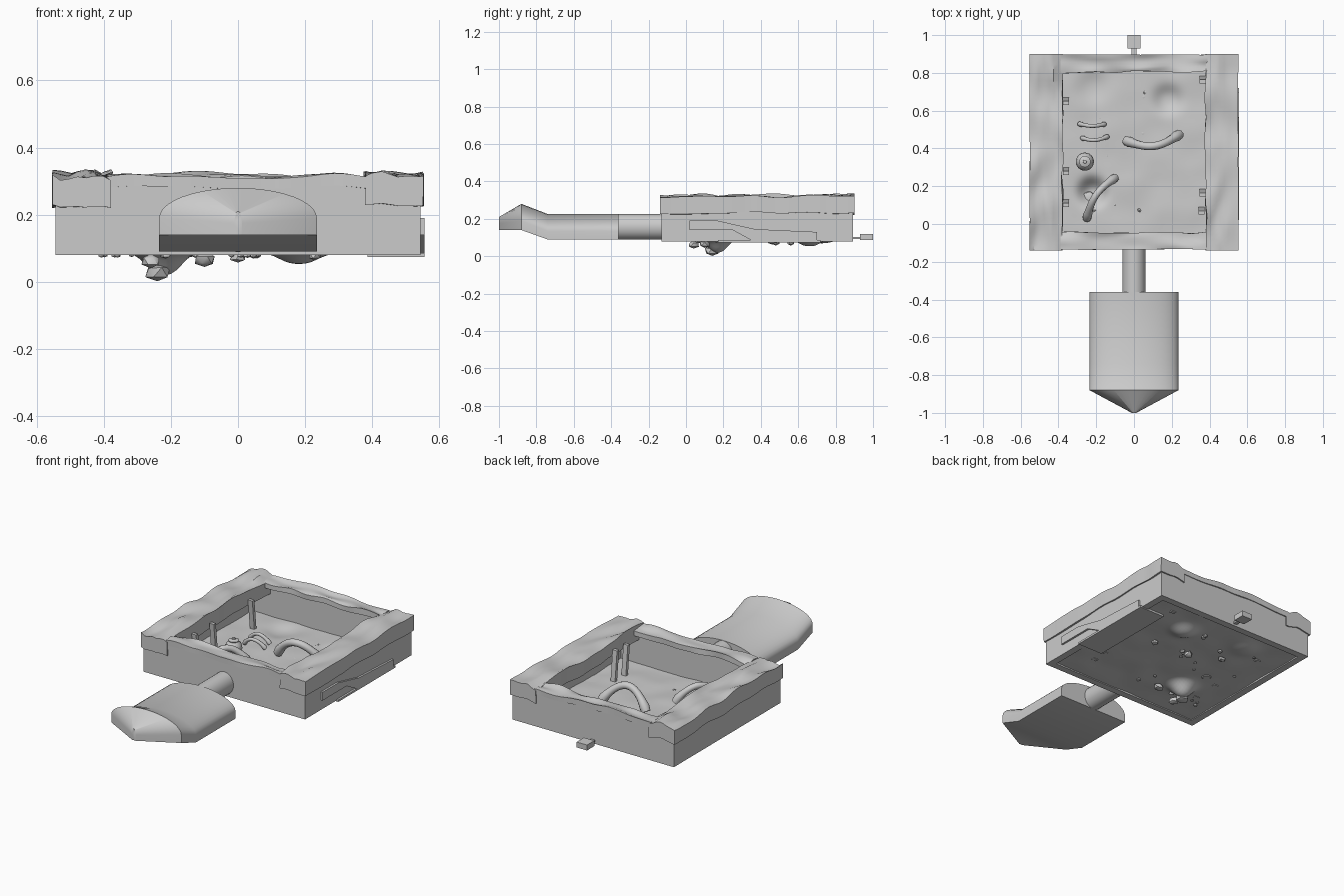
import bpy, bmesh, math, random
from mathutils import Vector, noise

if "Cube" in bpy.data.objects:
    bpy.data.objects.remove(bpy.data.objects["Cube"])

random.seed(4)


def finish(name, bm, smooth=True, angle=40):
    bmesh.ops.recalc_face_normals(bm, faces=bm.faces)
    me = bpy.data.meshes.new(name)
    bm.to_mesh(me)
    bm.free()
    if smooth:
        me.shade_smooth()
        me.set_sharp_from_angle(angle=math.radians(angle))
    ob = bpy.data.objects.new(name, me)
    bpy.context.collection.objects.link(ob)
    return ob


def box_bm(lo, hi):
    bm = bmesh.new()
    bmesh.ops.create_cube(bm, size=1)
    for v in bm.verts:
        v.co = Vector([(a + b) / 2 + c * (b - a) for a, b, c in zip(lo, hi, v.co)])
    return bm


def box(name, lo, hi):
    return finish(name, box_bm(lo, hi), False)


def board(name, lo, hi, amp):
    """Worn plank: subdivided box with a wavy top and ragged edges."""
    bm = box_bm(lo, hi)
    for axis, cuts in ((0, 6), (1, 6)):
        if hi[axis] - lo[axis] > 0.5:
            cuts = 36
        es = [e for e in bm.edges
              if abs((e.verts[0].co - e.verts[1].co).normalized()[axis]) > 0.9]
        bmesh.ops.subdivide_edges(bm, edges=es, cuts=cuts, use_grid_fill=True)
    long = 0 if hi[0] - lo[0] > hi[1] - lo[1] else 1
    for v in bm.verts:
        p = v.co.copy()
        q = Vector((p.x * 5, p.y * 5, p.z * 3))
        q[1 - long] *= 3
        n = noise.noise(q)
        top = p.z > (lo[2] + hi[2]) / 2
        v.co.z += n * amp * (1 if top else 0.6)
        mid = (lo[1 - long] + hi[1 - long]) / 2
        inner = abs(p[1 - long] - (0 if long else 0.38)) < abs(mid - (0 if long else 0.38))
        v.co[1 - long] += noise.noise(q * 1.7 + Vector((3, 7, 1))) * (0.012 if inner else 0.004)
    return finish(name, bm)


def prism(name, pts, x0, x1):
    """Extrude a y-z outline along x."""
    bm = bmesh.new()
    f = bm.faces.new([bm.verts.new((x0, y, z)) for y, z in pts])
    r = bmesh.ops.extrude_face_region(bm, geom=[f])
    for v in r["geom"]:
        if isinstance(v, bmesh.types.BMVert):
            v.co.x = x1
    return finish(name, bm, False)


def loft(name, rings, angle=40):
    bm = bmesh.new()
    vr = [[bm.verts.new(p) for p in r] for r in rings]
    n = len(vr[0])
    for a, b in zip(vr, vr[1:]):
        for i in range(n):
            j = (i + 1) % n
            bm.faces.new((a[i], a[j], b[j], b[i]))
    bm.faces.new(vr[0])
    bm.faces.new(vr[-1])
    return finish(name, bm, True, angle)


def bone(name, a, b, side, height, r):
    """Arched bone between a and b, swollen at both ends."""
    a, b = Vector(a), Vector(b)
    d = (b - a).normalized()
    across = Vector((-d.y, d.x, 0))
    n = 18
    pts = []
    for i in range(n + 1):
        t = i / n
        s = math.sin(math.pi * t)
        pts.append(a.lerp(b, t) + across * side * s + Vector((0, 0, height * s ** 0.8)))
    rings = []
    for i, p in enumerate(pts):
        tan = (pts[min(i + 1, n)] - pts[max(i - 1, 0)]).normalized()
        u = tan.cross(Vector((0.1, 0.2, 1)).cross(d)).normalized()
        w = tan.cross(u)
        k = abs(2 * i / n - 1)
        rad = r * (0.85 + 0.6 * k ** 6) * (0.7 if i in (0, n) else 1)
        rings.append([p + (u * math.cos(q) + w * math.sin(q)) * rad
                      for q in (j * math.tau / 10 for j in range(10))])
    return loft(name, rings, 60)


# Tray walls
for s, side in ((-1, "left"), (1, "right")):
    x = sorted((s * 0.543, s * 0.5))
    box(side + "_wall", (x[0], -0.13, 0.08), (x[1], 0.89, 0.29))
box("front_wall", (-0.543, -0.132, 0.08), (0.543, -0.09, 0.29))
box("back_wall", (-0.543, 0.85, 0.08), (0.543, 0.892, 0.29))

# Worn rim planks
board("left_rim", (-0.552, -0.14, 0.23), (-0.378, 0.9, 0.318), 0.03)
board("right_rim", (0.378, -0.14, 0.23), (0.552, 0.9, 0.318), 0.024)
board("front_rim", (-0.39, -0.135, 0.28), (0.39, -0.045, 0.312), 0.03)
board("back_rim", (-0.39, 0.805, 0.28), (0.39, 0.897, 0.312), 0.03)

# Floor sheet with dug hollows
bm = bmesh.new()
bmesh.ops.create_grid(bm, x_segments=70, y_segments=70, size=1)
for v in bm.verts:
    x, y = v.co.x * 0.54, 0.38 + v.co.y * 0.508
    z = 0.088 + 0.006 * noise.noise(Vector((x * 7, y * 7, 2)))
    for cx, cy, depth, rad in ((-0.22, 0.17, 0.068, 0.065), (0.18, 0.66, 0.036, 0.07),
                               (-0.22, 0.72, 0.015, 0.08)):
        z -= depth * math.exp(-(((x - cx) ** 2 + (y - cy) ** 2) / rad ** 2) ** 1.3)
    v.co = (x, y, z)
finish("dug_floor", bm, True, 60)

# Pebbles poking through the floor
spots = [(-0.24, 0.14, 0.028, 0.04), (-0.26, 0.04, 0.062, 0.03), (-0.1, 0.1, 0.065, 0.03),
         (0.0, 0.48, 0.075, 0.025), (0.23, 0.46, 0.078, 0.022), (-0.18, 0.56, 0.072, 0.022)]
spots += [(random.uniform(-0.5, 0.1), random.uniform(0, 0.84), 0.08, random.uniform(0.008, 0.016))
          for _ in range(16)]
for x, y, z, r in spots:
    bm = bmesh.new()
    bmesh.ops.create_icosphere(bm, subdivisions=1, radius=r)
    for v in bm.verts:
        v.co *= random.uniform(0.85, 1.15)
        v.co.z = max(v.co.z * 0.75, -0.7 * r)
        v.co += Vector((x, y, z))
    finish("pebble", bm)

# Buried bones
bone("large_bone", (-0.04, 0.44, 0.11), (0.24, 0.475, 0.11), -0.045, 0.11, 0.025)
bone("rib_bone", (-0.25, 0.03, 0.1), (-0.1, 0.245, 0.11), 0.03, 0.1, 0.022)
bone("small_bone_a", (-0.29, 0.53, 0.1), (-0.155, 0.528, 0.1), -0.01, 0.045, 0.012)
bone("small_bone_b", (-0.275, 0.455, 0.1), (-0.14, 0.463, 0.1), -0.015, 0.045, 0.012)

# Round pot with stepped lid
prof = [(0.022, 0.085), (0.04, 0.1), (0.048, 0.125), (0.043, 0.15), (0.028, 0.166),
        (0.03, 0.172), (0.02, 0.176), (0.01, 0.178), (0.009, 0.186)]
loft("pot", [[(-0.26 + r * math.cos(a), 0.33 + r * math.sin(a), z)
              for a in (i * math.tau / 24 for i in range(24))] for r, z in prof])

# Marker stakes along the inner sides
for x, y in ((-0.36, 0.64), (-0.36, 0.27), (-0.36, 0.1), (0.363, 0.755), (0.363, 0.155), (0.357, 0.06)):
    ob = box("stake", (x - 0.015, y - 0.01, 0.085), (x + 0.015, y + 0.01, 0.27))
    for v in ob.data.vertices:
        if v.co.z < 0.1:
            v.co.y += 0.02

# Metal strap on the right side, wrapping under
prism("side_strap", [(0.02, 0.19), (0.17, 0.19), (0.37, 0.145), (0.7, 0.13), (0.7, 0.08),
                     (0.36, 0.08), (0.25, 0.14), (0.02, 0.14)], 0.53, 0.555)
box("bottom_strap", (0.385, 0.17, 0.074), (0.555, 0.72, 0.086))


# Shovel blade, flat under and arched on top
def section(y, w, z0, zs, zt, n=20):
    arch = [(w * math.cos(math.pi * i / n), y, zs + (zt - zs) * math.sin(math.pi * i / n))
            for i in range(n + 1)]
    return [(-w, y, z0), (w, y, z0)] + arch


loft("shovel_blade", [section(-0.36, 0.235, 0.09, 0.135, 0.226), section(-0.74, 0.235, 0.09, 0.135, 0.226),
                      section(-0.88, 0.235, 0.14, 0.19, 0.28), section(-1.0, 0.012, 0.14, 0.175, 0.21)], 50)

# Shovel handle
loft("shovel_handle", [[(0.062 * math.cos(a), y, 0.157 + 0.068 * math.sin(a))
                        for a in (i * math.tau / 28 for i in range(28))] for y in (-0.38, -0.1)])

# Back latch
box("latch_stem", (-0.012, 0.88, 0.092), (0.012, 0.935, 0.104))
box("latch_knob", (-0.035, 0.93, 0.087), (0.035, 1.0, 0.12))
